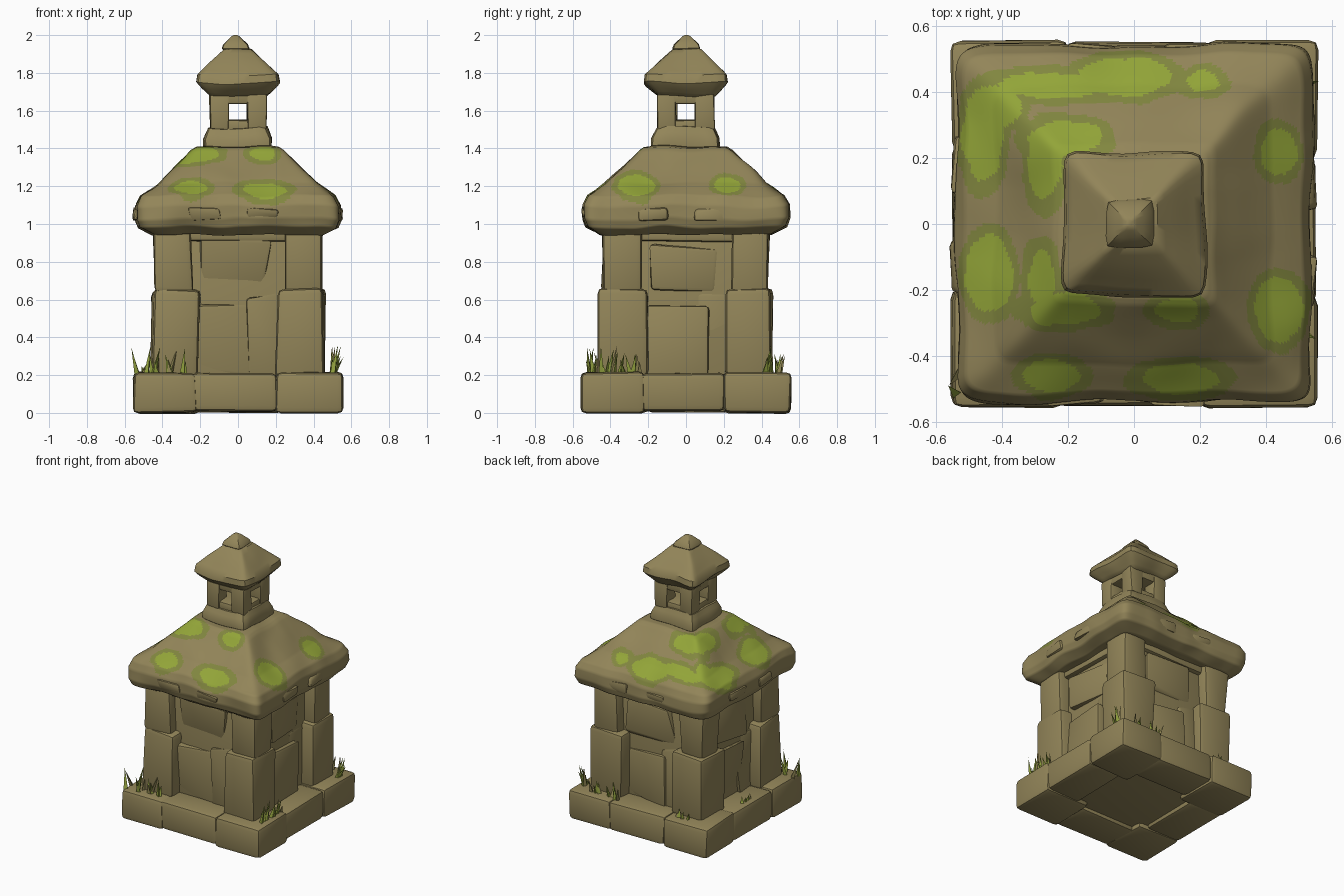
import bpy, bmesh, math, random
from mathutils import Vector, Matrix, noise

if "Cube" in bpy.data.objects:
    bpy.data.objects.remove(bpy.data.objects["Cube"])

random.seed(7)


def material(name, r, g, b):
    m = bpy.data.materials.new(name)
    m.diffuse_color = (r, g, b, 1)
    m.use_nodes = True
    m.node_tree.nodes["Principled BSDF"].inputs["Base Color"].default_value = m.diffuse_color
    return m


STONE = material("weathered stone", 0.29, 0.235, 0.10)
MOSS = material("moss", 0.29, 0.375, 0.04)
EDGE = material("moss edge", 0.22, 0.24, 0.05)
GRASS = material("grass", 0.29, 0.36, 0.05)
DRY = material("dry grass", 0.29, 0.25, 0.09)


def finish(name, bm, mats, angle=35):
    bmesh.ops.recalc_face_normals(bm, faces=bm.faces)
    me = bpy.data.meshes.new(name)
    bm.to_mesh(me)
    bm.free()
    for m in mats:
        me.materials.append(m)
    me.shade_smooth()
    me.set_sharp_from_angle(angle=math.radians(angle))
    ob = bpy.data.objects.new(name, me)
    bpy.context.collection.objects.link(ob)
    return ob


def rock(name, lo, hi, turn=0, jitter=0.015, bevel=0.025, tilt=0):
    """Roughly hewn block between two corners, turned in quarter steps."""
    bm = bmesh.new()
    bmesh.ops.create_cube(bm, size=1)
    lo, hi = Vector(lo), Vector(hi)
    c, s = (lo + hi) / 2, hi - lo
    for v in bm.verts:
        v.co = Vector([v.co[i] * s[i] + random.uniform(-jitter, jitter) for i in range(3)])
    bmesh.ops.bevel(bm, geom=bm.edges[:], offset=bevel, segments=2, profile=0.55,
                    affect='EDGES', clamp_overlap=True)
    m = (Matrix.Rotation(math.pi / 2 * turn, 4, 'Z') @ Matrix.Translation(c)
         @ Matrix.Rotation(tilt, 4, 'Y'))
    bm.transform(m)
    return finish(name, bm, [STONE])


def loft(name, profile, n, steps, rough, power=14, mats=(STONE,), paint=None, angle=35):
    """Stack of rounded squares; profile holds (half width, height)."""
    rows = []
    for (r0, z0), (r1, z1) in zip(profile, profile[1:]):
        k = max(1, round(math.hypot(r1 - r0, z1 - z0) / steps))
        rows += [(r0 + (r1 - r0) * i / k, z0 + (z1 - z0) * i / k) for i in range(k)]
    rows.append(profile[-1])
    bm = bmesh.new()
    rings = []
    for r, z in rows:
        ring = []
        for side in range(4):
            for i in range(n):
                t = -1 + 2 * i / n
                x, y = [(t, -1), (1, t), (-t, 1), (-1, -t)][side]
                f = (abs(x) ** power + abs(y) ** power) ** (-1 / power)
                p = Vector((x * f * r, y * f * r, z))
                p += noise.noise_vector(p * 5) * rough
                ring.append(bm.verts.new(p))
        rings.append(ring)
    total = 4 * n
    for a, b in zip(rings, rings[1:]):
        for i in range(total):
            j = (i + 1) % total
            bm.faces.new((a[i], a[j], b[j], b[i]))
    bm.faces.new(rings[0][::-1])
    bm.faces.new(rings[-1])
    if paint:
        for f in bm.faces:
            f.material_index = paint(f.calc_center_median())
    return finish(name, bm, mats, angle)


# Base: ring of corner blocks and long blocks round a floor slab
rock("floor_slab", (-0.45, -0.45, 0.03), (0.45, 0.45, 0.2), jitter=0)
for k in range(4):
    rock("base_corner_block", (0.2, -0.555, 0.0), (0.555, -0.22, 0.215), k, 0.006, 0.03)
    rock("base_long_block", (-0.24, -0.55, 0.005), (0.205, -0.28, 0.21), k, 0.006, 0.03)

# Body core, corner pillars and cracked wall slabs
rock("wall_core", (-0.365, -0.365, 0.15), (0.365, 0.365, 1.0), jitter=0, bevel=0.01)
for k in range(4):
    rock("lower_pillar", (0.2, -0.455, 0.19), (0.455, -0.2, 0.655), k, 0.014, 0.03)
    rock("upper_pillar", (0.245, -0.44, 0.63), (0.44, -0.245, 1.0), k, 0.015, 0.03)
    rock("lower_wall_slab", (-0.22, -0.385, 0.19), (0.1, -0.3, 0.56), k, 0.03, 0.02, 0.06)
    rock("side_wall_slab", (0.06, -0.375, 0.19), (0.24, -0.3, 0.62), k, 0.025, 0.02, -0.05)
    rock("upper_wall_slab", (-0.19, -0.38, 0.63), (0.16, -0.3, 0.9), k, 0.03, 0.02, 0.04)
    rock("lintel", (-0.3, -0.4, 0.91), (0.3, -0.3, 1.0), k, 0.008, 0.02)

# Moss patches on the roof as seen from above: x, y, radius x, radius y
PATCHES = [(-0.03, 0.445, 0.14, 0.06), (-0.25, 0.42, 0.16, 0.04), (-0.46, 0.27, 0.06, 0.14),
           (-0.41, 0.36, 0.07, 0.06), (0.21, 0.43, 0.05, 0.03), (0.44, 0.22, 0.055, 0.07),
           (-0.21, 0.26, 0.11, 0.055), (-0.27, 0.18, 0.05, 0.11), (-0.44, -0.15, 0.07, 0.12),
           (-0.21, -0.26, 0.11, 0.05), (-0.28, -0.17, 0.04, 0.09), (0.13, -0.26, 0.065, 0.04),
           (0.44, -0.26, 0.075, 0.1), (-0.25, -0.46, 0.085, 0.05), (0.14, -0.47, 0.12, 0.045)]


def roof_paint(p):
    if p.z < 1.1:
        return 0
    # Roughly even distance past the rim of the nearest patch
    d = min((math.hypot((p.x - x) / a, (p.y - y) / b) - 1) * min(a, b) for x, y, a, b in PATCHES)
    d += 0.01 * noise.noise(p * 14)
    return 1 if d < 0 else 2 if d < 0.022 else 0


# Main roof with chipped stones along the eaves
loft("main_roof", [(0.38, 0.95), (0.45, 0.945), (0.525, 0.985), (0.542, 1.03), (0.54, 1.1),
                   (0.515, 1.15), (0.42, 1.215), (0.36, 1.275), (0.245, 1.39), (0.22, 1.405),
                   (0.12, 1.41)], 96, 0.0105, 0.016, 16, (STONE, MOSS, EDGE), roof_paint, 50)
for k in range(4):
    rock("eave_chip", (-0.26, -0.55, 1.02), (-0.09, -0.5, 1.09), k, 0.012, 0.02)
    rock("eave_chip", (0.05, -0.55, 1.02), (0.21, -0.5, 1.08), k, 0.012, 0.02)

# Lantern on the roof: footing, sill, four posts and a header leave open windows
loft("lantern_footing", [(0.15, 1.38), (0.18, 1.41), (0.178, 1.45), (0.15, 1.51), (0.1, 1.515)],
     10, 0.04, 0.016, 14)
rock("lantern_sill", (-0.14, -0.14, 1.48), (0.14, 0.14, 1.55), 0, 0.003, 0.015)
rock("lantern_header", (-0.145, -0.145, 1.635), (0.145, 0.145, 1.72), 0, 0.003, 0.015)
for k in range(4):
    rock("lantern_post", (0.05, -0.15, 1.5), (0.15, -0.05, 1.69), k, 0.006, 0.012)

# Lantern cap and its small finial
loft("lantern_cap", [(0.13, 1.675), (0.15, 1.68), (0.205, 1.735), (0.217, 1.75), (0.21, 1.79),
                     (0.14, 1.86), (0.07, 1.925), (0.02, 1.93)], 14, 0.03, 0.014, 14)
loft("cap_finial", [(0.05, 1.9), (0.072, 1.93), (0.065, 1.95), (0.022, 1.993), (0.01, 2.0)],
     4, 0.04, 0.006, 8).location = (-0.012, 0, 0)

# Grass tufts on the base ledge: x, y, blades, tallest blade
TUFTS = [(-0.48, -0.49, 7, 0.15), (-0.31, -0.49, 7, 0.15), (0.5, -0.4, 8, 0.17),
         (0.5, -0.28, 6, 0.12), (0.5, 0.45, 8, 0.17), (0.36, 0.49, 6, 0.13),
         (0.22, 0.49, 6, 0.12), (-0.3, 0.49, 6, 0.07), (-0.5, 0.03, 5, 0.06)]
for x, y, count, tall in TUFTS:
    bm = bmesh.new()
    for i in range(count):
        h = tall * random.uniform(0.45, 1)
        base = Vector((x + random.uniform(-0.06, 0.06) * (abs(y) > abs(x) - 0.02),
                       y + random.uniform(-0.05, 0.05) * (abs(x) > abs(y) - 0.02), 0.195))
        lean = Vector((random.uniform(-0.35, 0.35), random.uniform(-0.35, 0.35), 1)) * h
        lean.x += 0.03 * (1 if x > 0.45 else 0)
        ring = [bm.verts.new(base + Vector((math.cos(a), math.sin(a), 0)) * 0.018)
                for a in (0.3 * i, 0.3 * i + 2.1, 0.3 * i + 4.2)]
        tip = bm.verts.new(base + lean + Vector((0, 0, 0.01)))
        for j in range(3):
            f = bm.faces.new((ring[j], ring[(j + 1) % 3], tip))
            f.material_index = 1 if i % 3 == 2 else 0
    finish("grass_tuft", bm, [GRASS, DRY], 30)
